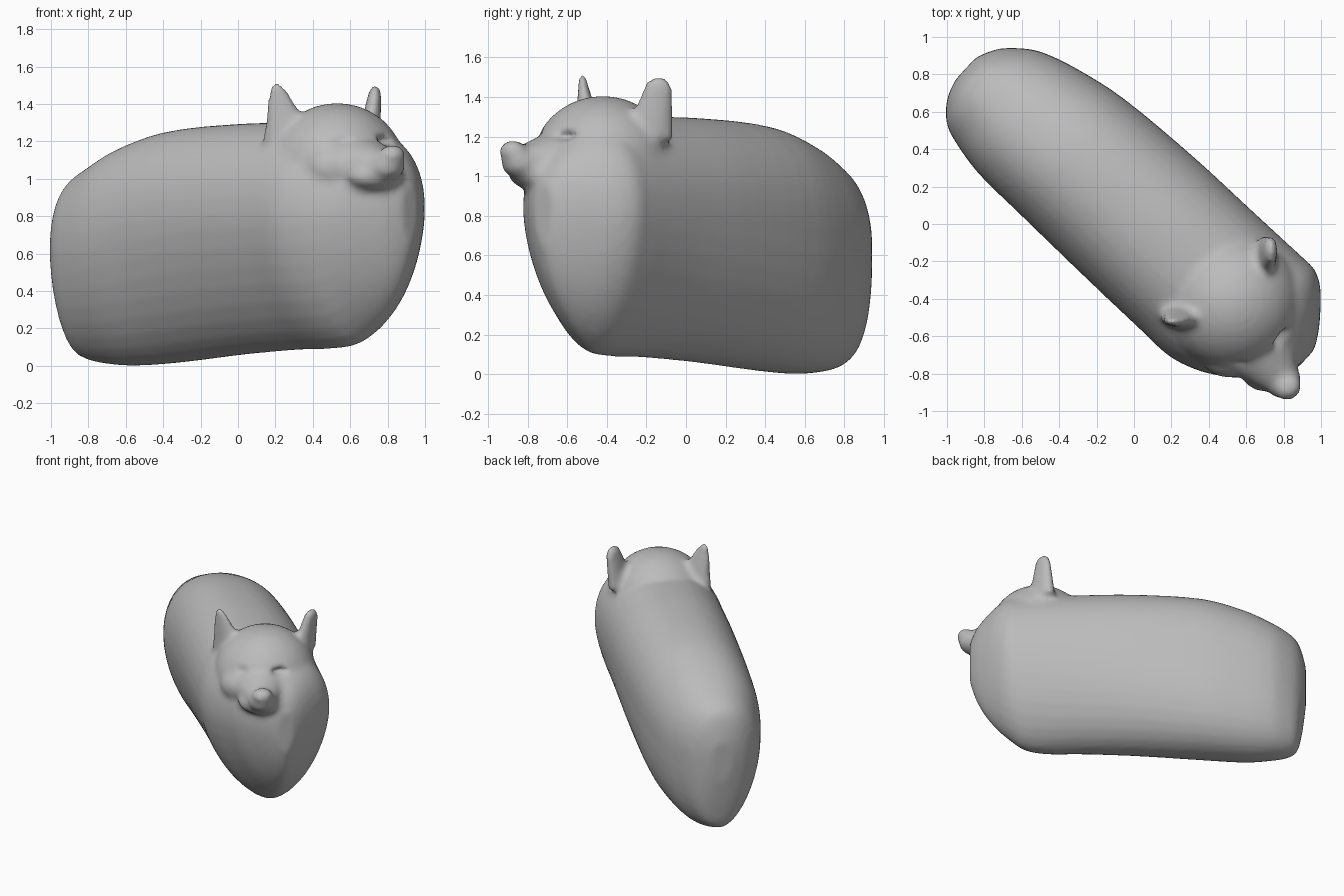
import bpy, bmesh, math
from mathutils import Vector, Matrix

if "Cube" in bpy.data.objects:
    bpy.data.objects.remove(bpy.data.objects["Cube"])

grey = bpy.data.materials.new("plain grey")
grey.diffuse_color = (0.50, 0.50, 0.50, 1)
grey.use_nodes = True
grey.node_tree.nodes["Principled BSDF"].inputs["Base Color"].default_value = grey.diffuse_color

AXIS = Vector((0.735, -0.678, 0))     # body length direction, tail to chest
SIDE = Vector((0.678, 0.735, 0))
FACE = Vector((0.55, -0.83, 0)).normalized()
FACE_SIDE = Vector((-FACE.y, FACE.x, 0))
UP = Vector((0, 0, 1))


def frame(origin, x, y, z):
    m = Matrix((x, y, z)).transposed().to_4x4()
    m.translation = origin
    return m


def blob(bm, centre, size, x=FACE, y=FACE_SIDE, z=UP):
    m = frame(Vector(centre), x, y, z) @ Matrix.Diagonal((*size, 1))
    bmesh.ops.create_uvsphere(bm, u_segments=32, v_segments=20, radius=1, matrix=m)


def taper(bm, a, b, r1, r2, wide, flat):
    """Rounded cone from a to b, flattened across the wide direction."""
    a, b = Vector(a), Vector(b)
    z = (b - a).normalized()
    y = z.cross(Vector(wide)).normalized()
    x = y.cross(z)
    m = frame((a + b) / 2, x, y, z) @ Matrix.Diagonal((1, flat, 1, 1))
    bmesh.ops.create_cone(bm, cap_ends=True, segments=28, radius1=r1, radius2=r2,
                          depth=(b - a).length, matrix=m)
    blob(bm, b, (r2, r2 * flat, r2), x, y, z)


def smooth_sections(rows, steps=4):
    """Spline through the section rows, with slopes scaled by their spacing."""
    n = len(rows)
    slope = []
    for i in range(n):
        a, b = rows[max(i - 1, 0)], rows[min(i + 1, n - 1)]
        slope.append([(q - p) / (b[0] - a[0]) for p, q in zip(a, b)])
    out = []
    for i in range(n - 1):
        h = rows[i + 1][0] - rows[i][0]
        for k in range(steps):
            t = k / steps
            w = (2*t**3 - 3*t*t + 1, t**3 - 2*t*t + t, 3*t*t - 2*t**3, t**3 - t*t)
            out.append([w[0]*p + w[1]*h*u + w[2]*q + w[3]*h*v for p, u, q, v in
                        zip(rows[i], slope[i], rows[i + 1], slope[i + 1])])
    return out + [list(rows[-1])]


bm = bmesh.new()

# Loaf body: along, bottom, top, left edge, right edge
sections = [
    (-1.225, .45, .76, -.08, .08), (-1.20, .25, .87, -.16, .14),
    (-1.165, .09, .96, -.22, .20), (-1.10, .04, 1.02, -.285, .265),
    (-1.0, .015, 1.075, -.325, .335), (-.8, 0, 1.17, -.365, .40),
    (-.5, .015, 1.255, -.375, .455), (0, .06, 1.295, -.387, .48),
    (.4, .085, 1.30, -.392, .48), (.62, .09, 1.30, -.392, .48),
    (.78, .11, 1.29, -.345, .48), (.88, .175, 1.26, -.29, .475),
    (.97, .26, 1.21, -.225, .42), (1.06, .38, 1.13, -.125, .32),
    (1.12, .50, 1.06, -.05, .24), (1.165, .64, .96, .03, .16)]
N = 40
rings = []
for s, low, high, left, right in smooth_sections(sections):
    mid = low + .6 * (high - low)
    mn, half = (left + right) / 2, (right - left) / 2
    front = min(1, max(0, (s + .6) / 1.5))
    flank = 2.45 - .8 * front          # right flank: steep behind, keeled at the chest
    slant = 1.75 - .15 * front         # left flank
    ring = []
    for i in range(N):
        a = 2 * math.pi * i / N
        c, d = math.cos(a), math.sin(a)
        p = 2 / 2.2 if d > 0 else (2 / flank if c > 0 else 2 / slant)
        across = math.copysign(abs(c) ** p, c) * half + mn
        height = mid + (abs(d) ** p * (high - mid) if d > 0 else -abs(d) ** p * (mid - low))
        ring.append(bm.verts.new(AXIS * s + SIDE * across + UP * height))
    rings.append(ring)
for r, q in zip(rings, rings[1:]):
    for i in range(N):
        j = (i + 1) % N
        bm.faces.new((r[i], r[j], q[j], q[i]))
bm.faces.new(list(reversed(rings[0])))
bm.faces.new(rings[-1])
bmesh.ops.recalc_face_normals(bm, faces=bm.faces[:])

# Head, snout, chin and nose
blob(bm, (.53, -.42, 1.06), (.36, .365, .345))
taper(bm, (.65, -.64, 1.06), (.795, -.835, 1.07), .225, .10, FACE_SIDE, .82)
blob(bm, (.825, -.875, 1.125), (.065, .075, .058))
blob(bm, (.73, -.755, 1.015), (.135, .165, .085))

# Cheeks, mirrored across the face
for side in (-1, 1):
    blob(bm, Vector((.63, -.58, 1.06)) + FACE_SIDE * .15 * side, (.16, .16, .14))

# Ears
taper(bm, (.275, -.49, 1.19), (.21, -.52, 1.465), .15, .05, (1, 0, 0), .5)
taper(bm, (.70, -.185, 1.20), (.728, -.142, 1.425), .125, .078, (0, 1, 0), .5)

mesh = bpy.data.meshes.new("loaf_dog")
bm.to_mesh(mesh)
bm.free()
dog = bpy.data.objects.new("loaf_dog", mesh)
bpy.context.collection.objects.link(dog)
mesh.materials.append(grey)


def fuse(name):
    r = dog.modifiers.new(name, 'REMESH')
    r.mode = 'VOXEL'
    r.voxel_size = .018
    r.use_smooth_shade = True


# Fuse the parts into one skin
fuse("fuse_parts")

# Closed eye hollows
for name, side in (("left", -1), ("right", 1)):
    cut = bmesh.new()
    blob(cut, Vector((.68, -.705, 1.205)) + FACE_SIDE * .155 * side, (.07, .075, .028))
    m = bpy.data.meshes.new(name + "_eye_cutter")
    cut.to_mesh(m)
    cut.free()
    m.materials.append(grey)
    cutter = bpy.data.objects.new(name + "_eye_cutter", m)
    bpy.context.collection.objects.link(cutter)
    cutter.hide_render = True
    cutter.hide_set(True)
    b = dog.modifiers.new(name + "_eye", 'BOOLEAN')
    b.operation = 'DIFFERENCE'
    b.object = cutter

fuse("fuse_eyes")
soften = dog.modifiers.new("soften", 'SMOOTH')
soften.factor = .5
soften.iterations = 8
